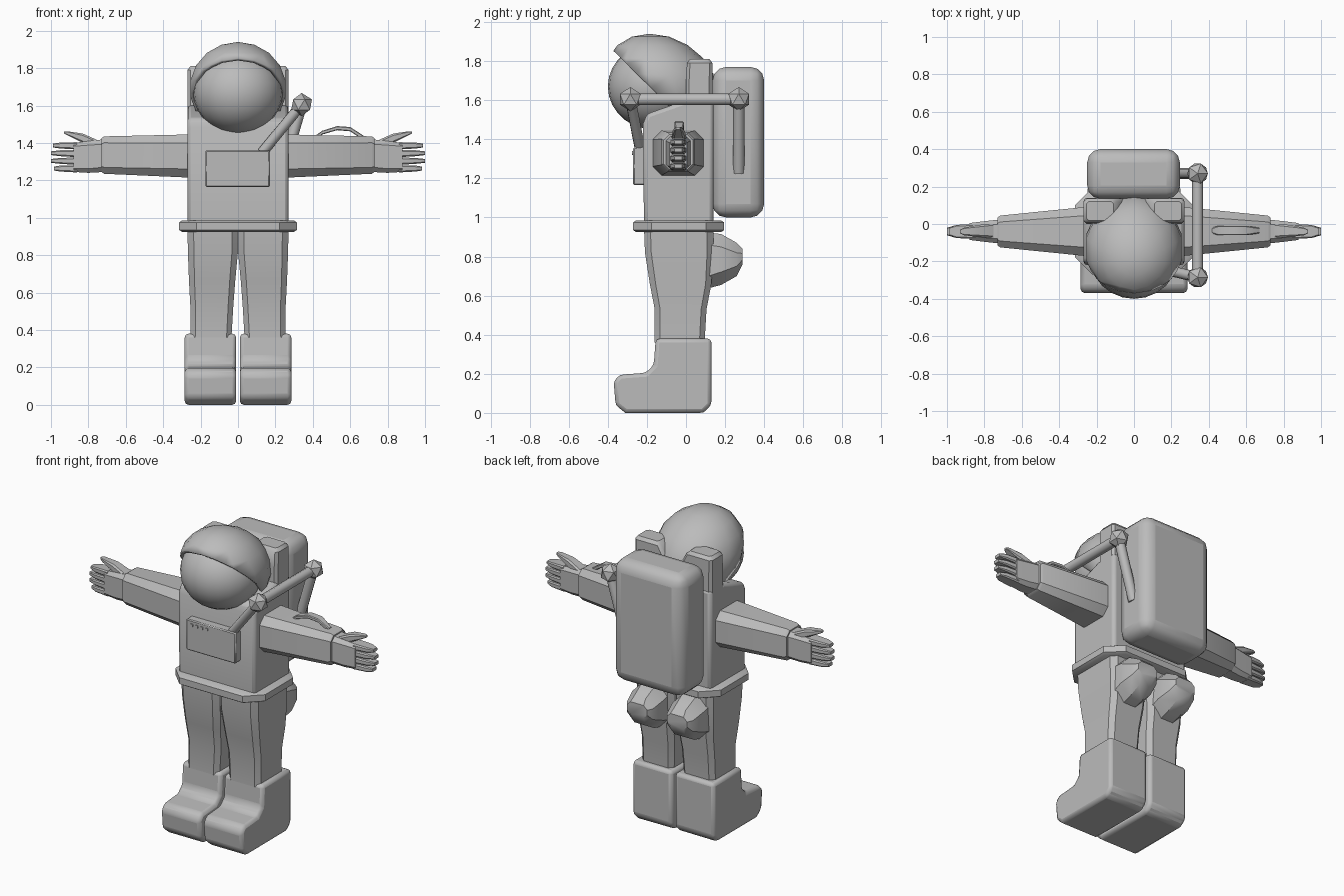
import bpy, bmesh, math
from mathutils import Vector, Matrix

cube = bpy.data.objects.get("Cube")
if cube:
    bpy.data.objects.remove(cube, do_unlink=True)

grey = bpy.data.materials.new("suit grey")
grey.use_nodes = True
grey.diffuse_color = (0.5, 0.5, 0.5, 1)
grey.node_tree.nodes["Principled BSDF"].inputs["Base Color"].default_value = (0.5, 0.5, 0.5, 1)


def finish(name, bm, mirror=False, bevel=0, segments=2, angle=35):
    bmesh.ops.recalc_face_normals(bm, faces=bm.faces)
    mesh = bpy.data.meshes.new(name)
    bm.to_mesh(mesh)
    bm.free()
    mesh.materials.append(grey)
    ob = bpy.data.objects.new(name, mesh)
    bpy.context.collection.objects.link(ob)
    bpy.ops.object.select_all(action='DESELECT')
    ob.select_set(True)
    bpy.context.view_layer.objects.active = ob
    bpy.ops.object.shade_smooth_by_angle(angle=math.radians(angle))
    if bevel:
        mod = ob.modifiers.new("soft edges", 'BEVEL')
        mod.width, mod.segments = bevel, segments
        mod.limit_method = 'ANGLE'
        mod.angle_limit = math.radians(40)
    if mirror:
        mod = ob.modifiers.new("other side", 'MIRROR')
        mod.use_mirror_merge = False
    return ob


def loft(name, axis, rings, cut=0.2, **kw):
    """Skin chamfered rectangles (position, a0, a1, b0, b1) along an axis."""
    bm = bmesh.new()
    loops = []
    for t, a0, a1, b0, b1 in rings:
        c = cut * min(a1 - a0, b1 - b0)
        pts = [(a0 + c, b0), (a1 - c, b0), (a1, b0 + c), (a1, b1 - c),
               (a1 - c, b1), (a0 + c, b1), (a0, b1 - c), (a0, b0 + c)]
        place = {'x': lambda a, b: (t, a, b), 'y': lambda a, b: (a, t, b),
                 'z': lambda a, b: (a, b, t)}[axis]
        loops.append([bm.verts.new(place(a, b)) for a, b in pts])
    for low, high in zip(loops, loops[1:]):
        for i in range(8):
            j = (i + 1) % 8
            bm.faces.new((low[i], low[j], high[j], high[i]))
    bm.faces.new(loops[0])
    bm.faces.new(loops[-1])
    return finish(name, bm, **kw)


def prism(name, profile, x0, x1, **kw):
    """Extrude a side profile of (y, z) points across x."""
    bm = bmesh.new()
    face = bm.faces.new([bm.verts.new((x0, y, z)) for y, z in profile])
    out = bmesh.ops.extrude_face_region(bm, geom=[face])["geom"]
    bmesh.ops.translate(bm, vec=(x1 - x0, 0, 0),
                        verts=[v for v in out if isinstance(v, bmesh.types.BMVert)])
    return finish(name, bm, **kw)


def rod(name, start, end, radius):
    a, b = Vector(start), Vector(end)
    turn = (b - a).to_track_quat('Z', 'Y').to_matrix().to_4x4()
    bm = bmesh.new()
    bmesh.ops.create_cone(bm, cap_ends=True, segments=8, radius1=radius, radius2=radius,
                          depth=(b - a).length, matrix=Matrix.Translation((a + b) / 2) @ turn)
    return finish(name, bm, angle=50)


# Torso, collar posts and belt
prism("torso", [(-0.215, 0.95), (-0.22, 1.48), (-0.2, 1.53), (0, 1.6), (0.14, 1.6), (0.14, 0.95)],
      -0.27, 0.27, bevel=0.02)
loft("collar_posts", 'z', [(1.4, 0.02, 0.27, 0, 0.135), (1.7, 0.04, 0.27, 0, 0.135),
                           (1.79, 0.09, 0.27, 0.005, 0.135), (1.81, 0.11, 0.255, 0.02, 0.12)],
     cut=0.12, mirror=True)
loft("belt", 'z', [(0.925, -0.3, 0.3, -0.255, 0.18), (0.935, -0.315, 0.315, -0.27, 0.195),
                   (0.975, -0.315, 0.315, -0.27, 0.195), (0.985, -0.3, 0.3, -0.255, 0.18)])

# Helmet: round visor with an open shell over it
bm = bmesh.new()
bmesh.ops.create_uvsphere(bm, u_segments=24, v_segments=14, radius=1)
bmesh.ops.scale(bm, vec=(0.24, 0.235, 0.22), verts=bm.verts)
bmesh.ops.translate(bm, vec=(0, -0.165, 1.67), verts=bm.verts)
finish("visor", bm)

bm = bmesh.new()
bmesh.ops.create_uvsphere(bm, u_segments=14, v_segments=9, radius=1)
for v in bm.verts:
    x, y, z = v.co
    v.co = (0.255 * x, -0.125 + 0.27 * y - 0.06 * z, 1.69 + 0.24 * z)
bmesh.ops.bisect_plane(bm, geom=bm.verts[:] + bm.edges[:] + bm.faces[:],
                       plane_co=(0, -0.2, 1.685), plane_no=(0, 0.7, 0.71), clear_inner=True)
shell = finish("helmet_shell", bm, angle=50)
thick = shell.modifiers.new("thickness", 'SOLIDIFY')
thick.thickness, thick.offset = 0.02, 0

# Backpack
prism("backpack", [(0.135, 1.0), (0.4, 1.0), (0.4, 1.77), (0.135, 1.77)], -0.25, 0.245,
      bevel=0.07, segments=3)

# Arms, hands, fingers and thumbs
loft("arms", 'x', [(0.2, -0.175, 0.095, 1.21, 1.45), (0.27, -0.17, 0.09, 1.215, 1.445),
                   (0.715, -0.125, 0.045, 1.235, 1.435), (0.73, -0.115, 0.035, 1.245, 1.425)],
     mirror=True)
loft("hands", 'x', [(0.71, -0.105, 0.025, 1.245, 1.42), (0.8, -0.095, 0.015, 1.24, 1.41),
                    (0.88, -0.085, 0.005, 1.245, 1.4)], mirror=True)
for i, tip in enumerate((0.985, 1.0, 1.0, 0.99)):
    z = 1.262 + 0.041 * i
    loft(f"finger_{i + 1}", 'x', [(0.86, -0.08, 0, z - 0.02, z + 0.019),
                                  (0.95, -0.075, -0.005, z - 0.015, z + 0.017),
                                  (tip, -0.06, -0.02, z - 0.009, z + 0.011)], mirror=True)
loft("thumbs", 'x', [(0.74, -0.075, 0.005, 1.36, 1.41), (0.83, -0.07, -0.005, 1.4, 1.45),
                     (0.91, -0.06, -0.02, 1.44, 1.462), (0.93, -0.05, -0.03, 1.45, 1.462)],
     mirror=True)

# Grab handle on the left arm
loft("arm_handle", 'x', [(0.415, -0.05, -0.02, 1.41, 1.44), (0.45, -0.06, -0.01, 1.445, 1.465),
                         (0.53, -0.06, -0.01, 1.468, 1.49), (0.6, -0.06, -0.01, 1.462, 1.485),
                         (0.67, -0.05, -0.02, 1.415, 1.44)])

# Legs, rear pouches and boots
loft("legs", 'z', [(0.36, 0.035, 0.255, -0.16, 0.095), (0.53, 0.025, 0.255, -0.16, 0.105),
                   (0.66, 0.015, 0.262, -0.185, 0.13), (0.82, 0.0, 0.268, -0.21, 0.14),
                   (0.95, 0.0, 0.27, -0.215, 0.14)], cut=0.12, mirror=True)
loft("rear_pouches", 'y', [(0.05, 0.04, 0.24, 0.62, 0.93), (0.18, 0.03, 0.25, 0.655, 0.915),
                           (0.26, 0.05, 0.23, 0.7, 0.87), (0.29, 0.07, 0.21, 0.76, 0.84)],
     cut=0.3, mirror=True)
prism("boots", [(0.13, 0.38), (-0.155, 0.38), (-0.165, 0.245), (-0.205, 0.205), (-0.34, 0.195),
                (-0.37, 0.16), (-0.36, 0.04), (-0.31, 0), (0.09, 0), (0.13, 0.04)],
      0.01, 0.285, bevel=0.02, mirror=True)

# Chest panel with small buttons
prism("chest_panel", [(-0.2, 1.165), (-0.27, 1.165), (-0.27, 1.36), (-0.2, 1.36)],
      -0.175, 0.17, bevel=0.006, segments=1)
for i in range(4):
    x = -0.135 + 0.035 * i
    rod(f"panel_button_{i + 1}", (x, -0.265, 1.33), (x, -0.276, 1.33), 0.011)

# Air hose: front and rear joints linked by straight pipes
front, rear = (0.34, -0.285, 1.605), (0.34, 0.27, 1.605)
for name, spot in (("front_hose_joint", front), ("rear_hose_joint", rear)):
    bm = bmesh.new()
    bmesh.ops.create_icosphere(bm, subdivisions=1, radius=0.062, matrix=Matrix.Translation(spot))
    finish(name, bm, angle=20)
rod("side_hose", front, rear, 0.03)
rod("front_hose", front, (0.13, -0.235, 1.35), 0.028)
rod("rear_hose", rear, (0.23, 0.27, 1.23), 0.03)
